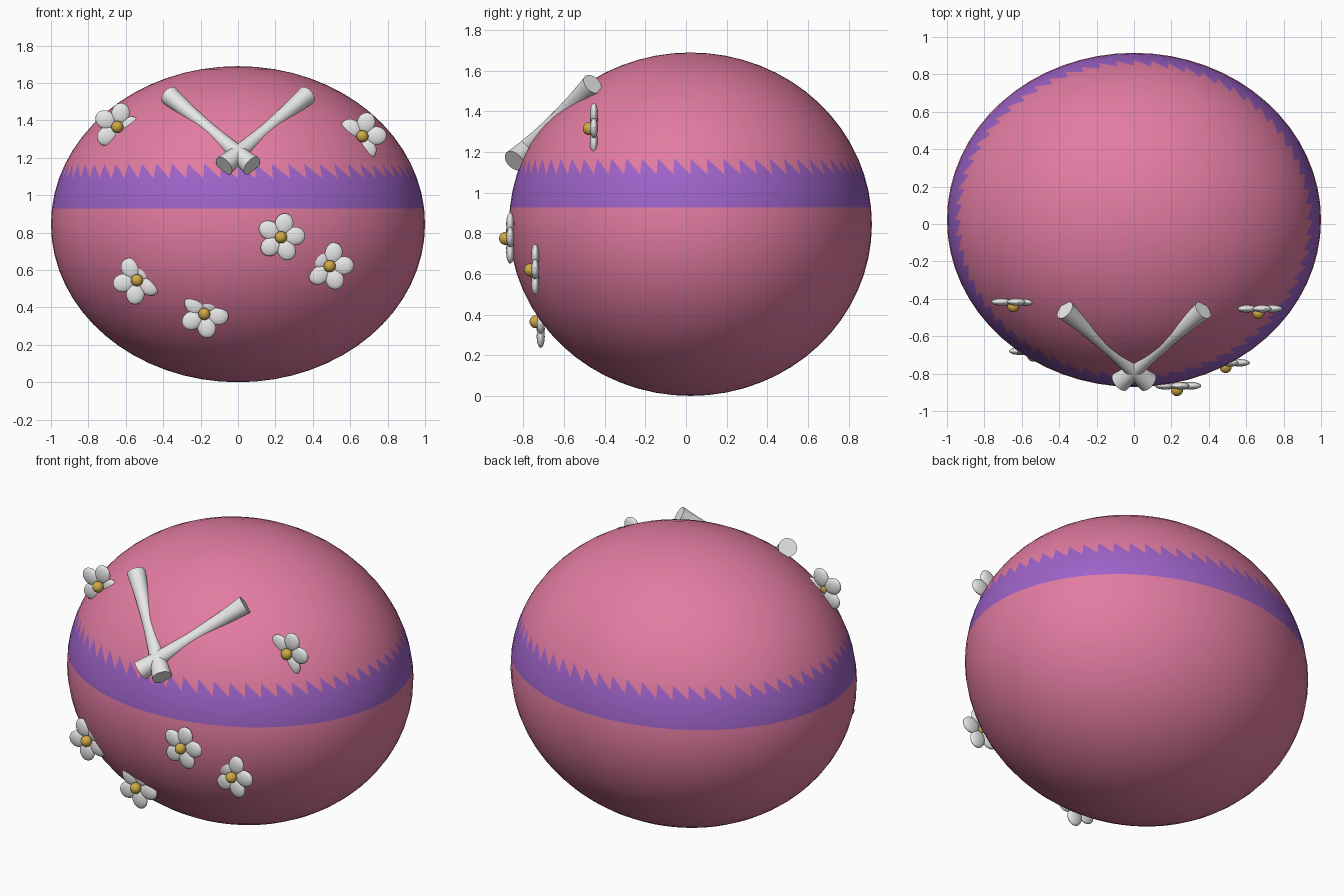
import bpy, bmesh
from math import sin, cos, pi, radians, asin
from mathutils import Matrix, Vector

cube = bpy.data.objects.get("Cube")
if cube:
    bpy.data.objects.remove(cube)


def material(name, rgb):
    m = bpy.data.materials.new(name)
    m.use_nodes = True
    color = (*rgb, 1)
    m.diffuse_color = color
    m.node_tree.nodes["Principled BSDF"].inputs["Base Color"].default_value = color
    return m


PINK = material("pink", (0.76, 0.2, 0.36))
PURPLE = material("purple", (0.34, 0.125, 0.58))
WHITE = material("off white", (0.8, 0.8, 0.8))
GOLD = material("gold", (0.62, 0.4, 0.06))


def finish(name, bm, mats):
    """Turn a bmesh into a smooth object that keeps sharp rims."""
    bmesh.ops.recalc_face_normals(bm, faces=bm.faces[:])
    mesh = bpy.data.meshes.new(name)
    bm.to_mesh(mesh)
    bm.free()
    for m in mats:
        mesh.materials.append(m)
    ob = bpy.data.objects.new(name, mesh)
    bpy.context.collection.objects.link(ob)
    bpy.ops.object.select_all(action='DESELECT')
    ob.select_set(True)
    bpy.context.view_layer.objects.active = ob
    bpy.ops.object.shade_smooth_by_angle(angle=radians(40))
    return ob


# Egg body: ellipsoid with a painted band, saw-toothed on its upper edge
SEGMENTS, RINGS = 64, 32
STEP = pi / RINGS
bm = bmesh.new()
bmesh.ops.create_uvsphere(bm, u_segments=SEGMENTS, v_segments=RINGS, radius=1)


def row(face):
    """Ring number above the equator, from the mean height of the face."""
    zs = [v.co.z for v in face.verts]
    return int(asin((min(zs) + max(zs)) / 2) // STEP)


for face in [f for f in bm.faces if row(f) == 3]:
    # split each quad from its upper left to its lower right corner
    mid = face.calc_center_median()
    upper = [v for v in face.verts if v.co.z > mid.z]
    lower = [v for v in face.verts if v.co.z < mid.z]
    side = lambda v: mid.x * v.co.y - mid.y * v.co.x
    bmesh.utils.face_split(face, min(upper, key=side), max(lower, key=side))
for face in bm.faces:
    r = row(face)
    if r in (1, 2):
        face.material_index = 1
    elif r == 3:
        tooth_middle = (sin(3 * STEP) + sin(4 * STEP)) / 2
        face.material_index = int(face.calc_center_median().z < tooth_middle)
bm.transform(Matrix.Translation((0, 0.022, 0.845)) @ Matrix.Diagonal((1, 0.893, 0.845, 1)))
finish("egg_body", bm, [PINK, PURPLE])


# Crossed bones: flared rods lathed along a slanted axis
def bone(name, start, end, sides=32, rings=16):
    start, end = Vector(start), Vector(end)
    axis = end - start
    turn = axis.to_track_quat('Z', 'Y').to_matrix()
    bm = bmesh.new()
    loops = []
    for i in range(rings + 1):
        t = i / rings
        radius = 0.036 + 0.075 * abs(t - 0.52) ** 2
        centre = start + axis * t
        loops.append([bm.verts.new(centre + turn @ Vector(
            (radius * cos(2 * pi * k / sides), radius * sin(2 * pi * k / sides), 0)))
            for k in range(sides)])
    for a, b in zip(loops, loops[1:]):
        for k in range(sides):
            n = (k + 1) % sides
            bm.faces.new((a[k], a[n], b[n], b[k]))
    bm.faces.new(loops[0])
    bm.faces.new(loops[-1])
    return finish(name, bm, [WHITE])


for name, s in (("left_bone", 1), ("right_bone", -1)):
    bone(name, (-0.075 * s, -0.845, 1.157), (0.37 * s, -0.46, 1.535))


# Flowers: five flat petals around a round centre, all facing the front
def flower(number, x, y, z, angle):
    bm = bmesh.new()
    for k in range(5):
        spin = Matrix.Rotation(-radians(angle + 72 * k), 4, 'Y')
        place = Matrix.Translation((x, y, z)) @ spin @ Matrix.Translation((0.074, 0, 0))
        bmesh.ops.create_uvsphere(bm, u_segments=24, v_segments=16, radius=1,
                                  matrix=place @ Matrix.Diagonal((0.056, 0.02, 0.049, 1)))
    finish(f"flower_petals_{number}", bm, [WHITE])
    bm = bmesh.new()
    bmesh.ops.create_uvsphere(bm, u_segments=24, v_segments=16, radius=0.032,
                              matrix=Matrix.Translation((x, y - 0.023, z)))
    finish(f"flower_centre_{number}", bm, [GOLD])


FLOWERS = [
    (-0.645, -0.417, 1.365, 5),
    (0.665, -0.453, 1.315, 2),
    (0.23, -0.865, 0.775, 5),
    (0.49, -0.742, 0.62, 3),
    (-0.54, -0.68, 0.545, -25),
    (-0.18, -0.715, 0.365, -8),
]
for i, f in enumerate(FLOWERS, 1):
    flower(i, *f)
